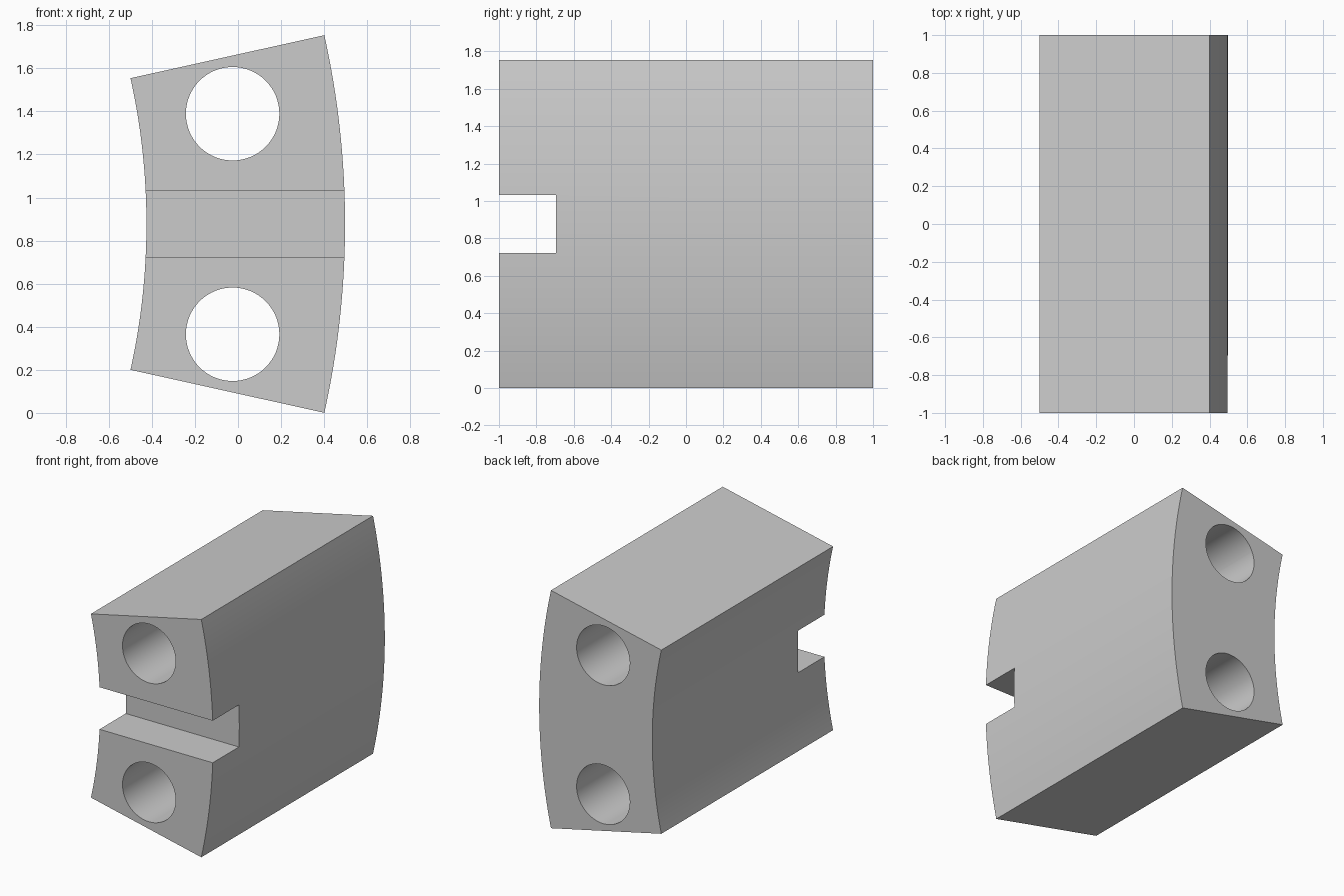
import bpy, bmesh
from math import sin, cos, radians, pi

cube = bpy.data.objects.get("Cube")
if cube:
    bpy.data.objects.remove(cube, do_unlink=True)

R_OUT, R_IN, HALF_ANGLE = 4.05, 3.128, radians(12.5)
CX, CZ = 0.497 - R_OUT, 0.877      # centre of the arcs
STEPS = 32

grey = bpy.data.materials.new("plain grey")
grey.use_nodes = True
colour = (0.6, 0.6, 0.6, 1)
grey.diffuse_color = colour
grey.node_tree.nodes["Principled BSDF"].inputs["Base Color"].default_value = colour


def prism(name, profile, y0, y1):
    """Extrude an x-z outline from y0 to y1."""
    bm = bmesh.new()
    face = bm.faces.new([bm.verts.new((x, y0, z)) for x, z in profile])
    ext = bmesh.ops.extrude_face_region(bm, geom=[face])
    verts = [v for v in ext["geom"] if isinstance(v, bmesh.types.BMVert)]
    bmesh.ops.translate(bm, verts=verts, vec=(0, y1 - y0, 0))
    bmesh.ops.recalc_face_normals(bm, faces=bm.faces)
    mesh = bpy.data.meshes.new(name)
    bm.to_mesh(mesh)
    bm.free()
    mesh.materials.append(grey)
    obj = bpy.data.objects.new(name, mesh)
    bpy.context.collection.objects.link(obj)
    return obj


def arc(cx, cz, r, a0, a1, steps):
    angles = [a0 + (a1 - a0) * i / steps for i in range(steps + 1)]
    return [(cx + r * cos(a), cz + r * sin(a)) for a in angles]


# Curved block: a sector of a thick ring
outline = (arc(CX, CZ, R_OUT, -HALF_ANGLE, HALF_ANGLE, STEPS)
           + arc(CX, CZ, R_IN, HALF_ANGLE, -HALF_ANGLE, STEPS))
block = prism("arc_block", outline, -1, 1)

# Cutters: two through holes and the front slot
cutters = [prism(name, arc(-0.025, CZ + side * 0.512, 0.217, 0, 2 * pi, 64)[:-1], -1.2, 1.2)
           for name, side in (("upper_hole_cutter", 1), ("lower_hole_cutter", -1))]
h = 0.155
slot = [(-1, CZ - h), (1, CZ - h), (1, CZ + h), (-1, CZ + h)]
cutters.append(prism("slot_cutter", slot, -1.2, -0.695))

bpy.ops.object.select_all(action="DESELECT")
block.select_set(True)
bpy.context.view_layer.objects.active = block
for cutter in cutters:
    mod = block.modifiers.new(cutter.name, "BOOLEAN")
    mod.operation = "DIFFERENCE"
    mod.solver = "EXACT"
    mod.object = cutter
    bpy.ops.object.modifier_apply(modifier=mod.name)
for cutter in cutters:
    bpy.data.objects.remove(cutter, do_unlink=True)

bpy.ops.object.shade_smooth_by_angle(angle=radians(30))
